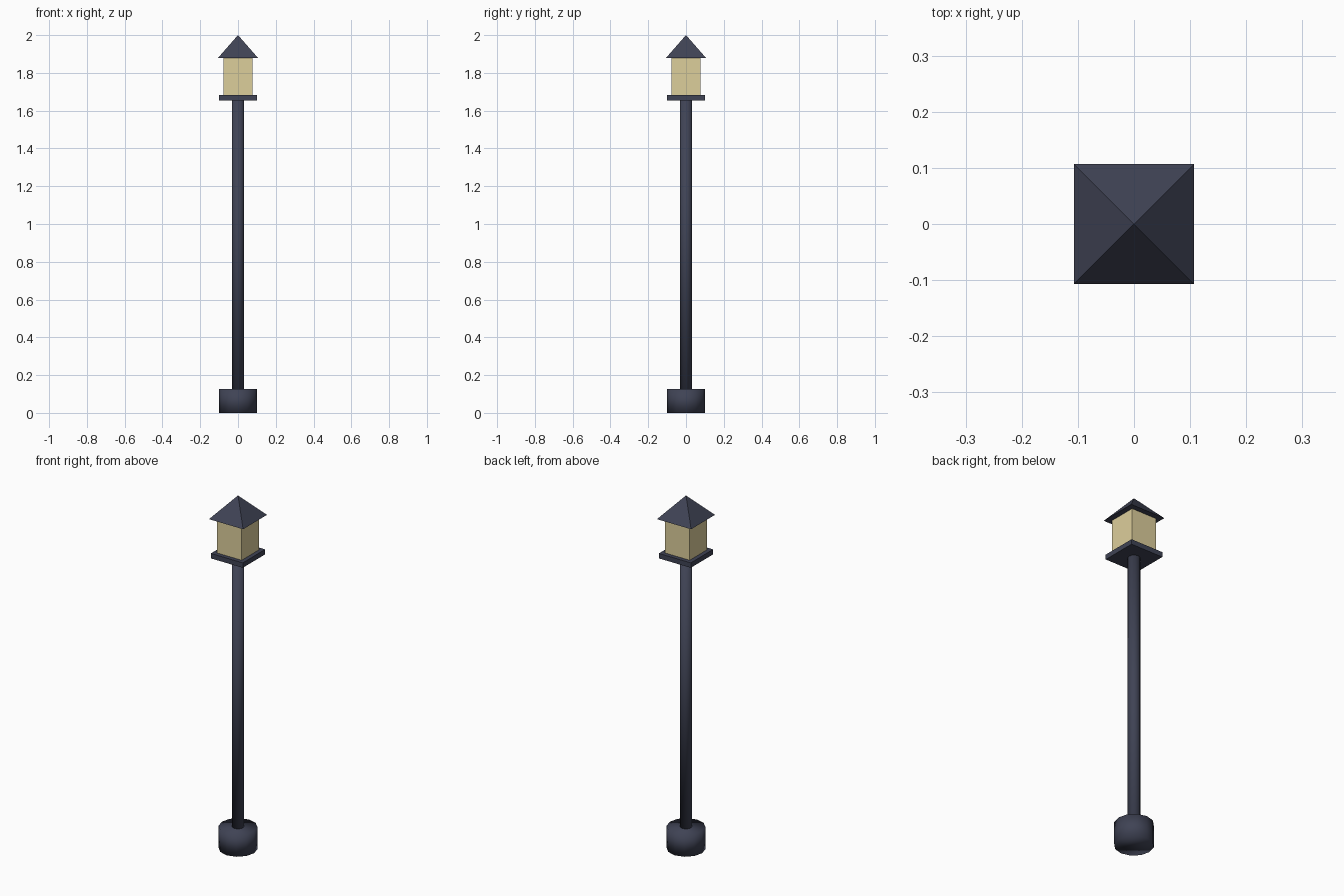
import bpy
import math

if "Cube" in bpy.data.objects:
    bpy.data.objects.remove(bpy.data.objects["Cube"])


def material(name, color):
    mat = bpy.data.materials.new(name)
    mat.diffuse_color = color
    mat.use_nodes = True
    mat.node_tree.nodes["Principled BSDF"].inputs["Base Color"].default_value = mat.diffuse_color
    return mat


iron = material("dark_iron", (0.05, 0.056, 0.09, 1.0))
glass = material("warm_glass", (0.72, 0.62, 0.33, 0.85))


def finish(name, mat):
    obj = bpy.context.object
    obj.name = name
    obj.data.materials.append(mat)
    return obj


def cylinder(name, radius, z0, z1, sides, mat):
    bpy.ops.mesh.primitive_cylinder_add(vertices=sides, radius=radius, depth=z1 - z0,
                                        location=(0, 0, (z0 + z1) / 2))
    bpy.ops.object.shade_smooth()
    return finish(name, mat)


def box(name, half, z0, z1, mat):
    bpy.ops.mesh.primitive_cube_add(size=1, location=(0, 0, (z0 + z1) / 2))
    bpy.context.object.scale = (2 * half, 2 * half, z1 - z0)
    bpy.ops.object.transform_apply(location=False, rotation=False, scale=True)
    return finish(name, mat)


# Round foot and post, softly shaded
cylinder("base", 0.1, 0.0, 0.126, 12, iron)
cylinder("post", 0.032, 0.126, 1.655, 12, iron)

# Square lantern: tray and glass
box("lantern_tray", 0.1, 1.655, 1.683, iron)
box("lantern_glass", 0.077, 1.683, 1.88, glass)

# Four-sided pyramid roof with overhanging eaves
bpy.ops.mesh.primitive_cone_add(vertices=4, radius1=0.107 * math.sqrt(2), radius2=0,
                                depth=0.122, location=(0, 0, 1.939),
                                rotation=(0, 0, math.pi / 4))
bpy.ops.object.transform_apply(location=False, rotation=True, scale=False)
finish("roof", iron)
